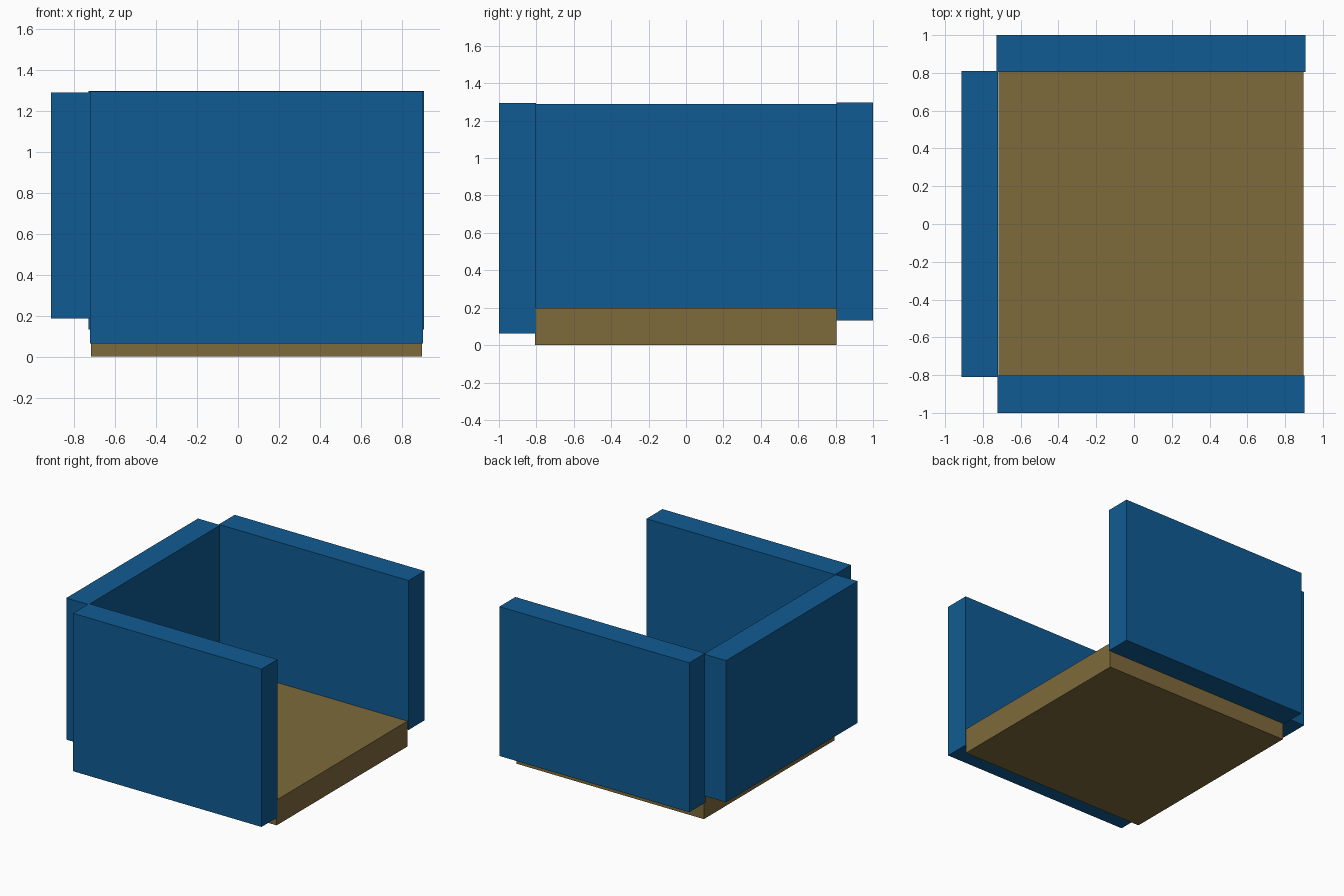
import bpy

if "Cube" in bpy.data.objects:
    bpy.data.objects.remove(bpy.data.objects["Cube"])


def make_material(name, color):
    mat = bpy.data.materials.new(name)
    mat.diffuse_color = (*color, 1.0)
    mat.use_nodes = True
    mat.node_tree.nodes["Principled BSDF"].inputs["Base Color"].default_value = mat.diffuse_color
    return mat


def box(name, x, y, z, mat):
    """Add a box spanning the given (min, max) ranges."""
    spans = (x, y, z)
    bpy.ops.mesh.primitive_cube_add(size=1, location=[(a + b) / 2 for a, b in spans])
    obj = bpy.context.object
    obj.name = name
    obj.scale = [b - a for a, b in spans]
    bpy.ops.object.transform_apply(location=False, rotation=False, scale=True)
    obj.data.materials.append(mat)
    return obj


blue = make_material("blue_panel", (0.005, 0.105, 0.29))
tan = make_material("tan_base", (0.21, 0.145, 0.045))

# Thick floor slab
box("base_slab", (-0.718, 0.898), (-0.806, 0.805), (0.0, 0.198), tan)

# Three upright walls, slightly mismatched in size and height; right side open
box("front_wall", (-0.723, 0.903), (-1.0, -0.803), (0.063, 1.294), blue)
box("back_wall", (-0.729, 0.909), (0.804, 1.0), (0.132, 1.296), blue)
box("left_wall", (-0.913, -0.721), (-0.811, 0.811), (0.186, 1.290), blue)
